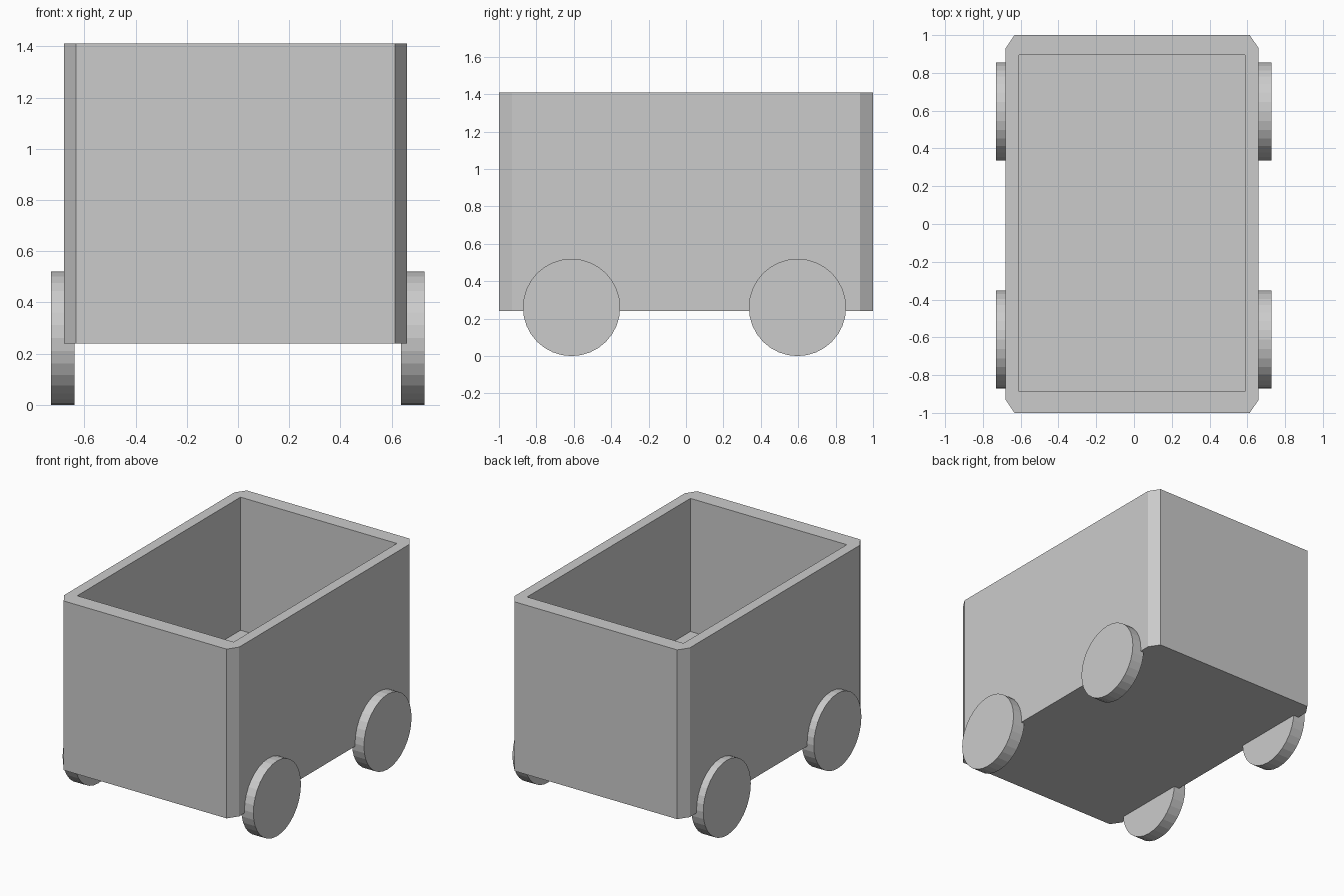
import bpy
import bmesh
import math
from mathutils import Matrix

default = bpy.data.objects.get("Cube")
if default:
    bpy.data.objects.remove(default, do_unlink=True)

grey = bpy.data.materials.new("light_grey")
grey.use_nodes = True
colour = (0.6, 0.6, 0.6, 1)
grey.diffuse_color = colour
grey.node_tree.nodes["Principled BSDF"].inputs["Base Color"].default_value = colour


def add_object(name, bm):
    bmesh.ops.recalc_face_normals(bm, faces=bm.faces[:])
    mesh = bpy.data.meshes.new(name)
    bm.to_mesh(mesh)
    bm.free()
    mesh.materials.append(grey)
    obj = bpy.data.objects.new(name, mesh)
    bpy.context.collection.objects.link(obj)
    return obj


def corner_points(x0, x1, y0, y1, cx=0, cy=0):
    """Rectangle outline with cut corners, two points per corner."""
    return [(x0 + cx, y0), (x1 - cx, y0), (x1, y0 + cy), (x1, y1 - cy),
            (x1 - cx, y1), (x0 + cx, y1), (x0, y1 - cy), (x0, y0 + cy)]


# Open box body with chamfered outer corners and a raised floor
bottom, floor, top = 0.24, 0.49, 1.41
outer = corner_points(-0.68, 0.66, -1, 1, 0.047, 0.07)
x0, x1, y0, y1 = -0.608, 0.588, -0.888, 0.896
inner = [(x0, y0), (x1, y0), (x1, y1), (x0, y1)]

bm = bmesh.new()


def ring(points, z):
    return [bm.verts.new((x, y, z)) for x, y in points]


base, rim = ring(outer, bottom), ring(outer, top)
lip, well = ring(inner, top), ring(inner, floor)
bm.faces.new(base)
bm.faces.new(well)
for low, high in ((base, rim), (well, lip)):
    for i in range(len(low)):
        j = (i + 1) % len(low)
        bm.faces.new((low[i], low[j], high[j], high[i]))
# Rim: one quad along each wall and one triangle at each cut corner
for i in range(4):
    j = (i + 1) % 4
    a, b, c = rim[2 * i], rim[2 * i + 1], rim[(2 * i + 2) % 8]
    bm.faces.new((a, b, lip[j], lip[i]))
    bm.faces.new((b, c, lip[j]))
add_object("cart_body", bm)

# Four solid disc wheels
radius, width = 0.26, 0.092
for side, x in (("right", -0.685), ("left", 0.682)):
    for end, y in (("front", -0.612), ("back", 0.596)):
        bm = bmesh.new()
        place = Matrix.Translation((x, y, radius)) @ Matrix.Rotation(math.pi / 2, 4, "Y")
        bmesh.ops.create_cone(bm, cap_ends=True, segments=32, radius1=radius,
                              radius2=radius, depth=width, matrix=place)
        add_object(f"{end}_{side}_wheel", bm)
